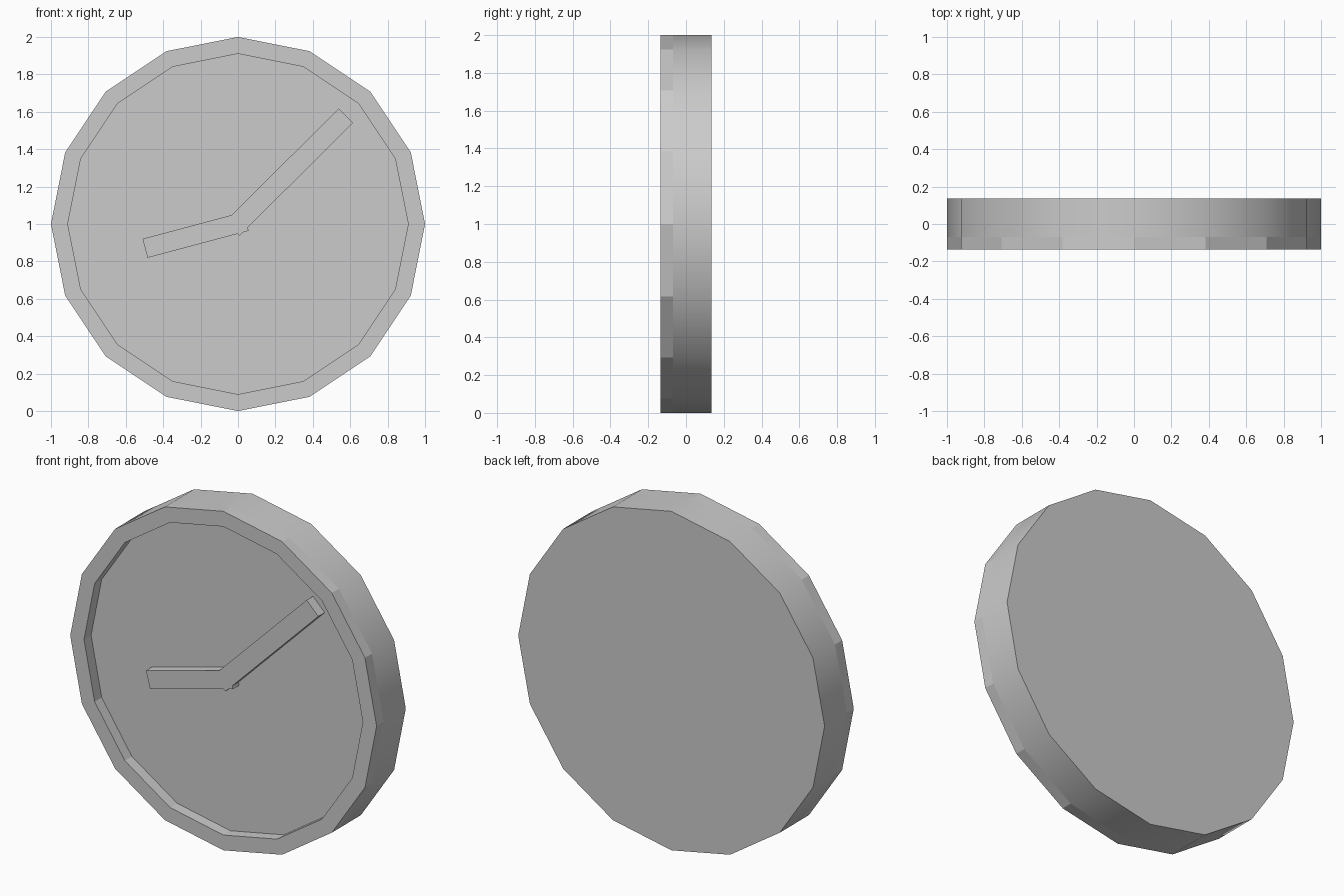
import bpy, bmesh
from math import cos, sin, pi, hypot, atan2
from mathutils import Matrix, Vector

if "Cube" in bpy.data.objects:
    bpy.data.objects.remove(bpy.data.objects["Cube"])

SIDES = 16
CENTRE_Z = 1.0
FACE_Y = -0.07


def add_object(name, bm):
    bmesh.ops.recalc_face_normals(bm, faces=bm.faces)
    mesh = bpy.data.meshes.new(name)
    bm.to_mesh(mesh)
    bm.free()
    obj = bpy.data.objects.new(name, mesh)
    bpy.context.collection.objects.link(obj)
    return obj


# Clock case: rings from back edge, round the raised rim, to the recessed dial
profile = [(1.0, 0.136), (1.0, FACE_Y), (1.0, -0.136), (0.91, -0.136), (0.91, FACE_Y)]
bm = bmesh.new()
rings = [[bm.verts.new((r * cos(2 * pi * i / SIDES), y, CENTRE_Z + r * sin(2 * pi * i / SIDES)))
          for i in range(SIDES)] for r, y in profile]
for k, (a, b) in enumerate(zip(rings, rings[1:])):
    for i in range(SIDES):
        j = (i + 1) % SIDES
        f = bm.faces.new((a[i], a[j], b[j], b[i]))
        f.smooth = k == 0          # smooth barrel, faceted rim
bm.faces.new(rings[0])             # back
bm.faces.new(rings[-1])            # dial
for e in bm.edges:
    e.smooth = all(f.smooth for f in e.link_faces)
add_object("clock_case", bm)


# Hands: bars lying on the dial between two (x, z) points
def hand(name, start, end, width, front_y):
    dx, dz = end[0] - start[0], end[1] - start[1]
    back_y = FACE_Y + 0.002
    mid = Vector(((start[0] + end[0]) / 2, (front_y + back_y) / 2, (start[1] + end[1]) / 2))
    bm = bmesh.new()
    bmesh.ops.create_cube(bm, size=1, matrix=Matrix.Translation(mid)
                          @ Matrix.Rotation(-atan2(dz, dx), 4, 'Y')
                          @ Matrix.Diagonal((hypot(dx, dz), back_y - front_y, width, 1)))
    add_object(name, bm)


hand("minute_hand", (-0.03, 0.975), (0.577, 1.58), 0.108, -0.13)
hand("hour_hand", (0.043, 1.014), (-0.497, 0.87), 0.105, -0.129)
